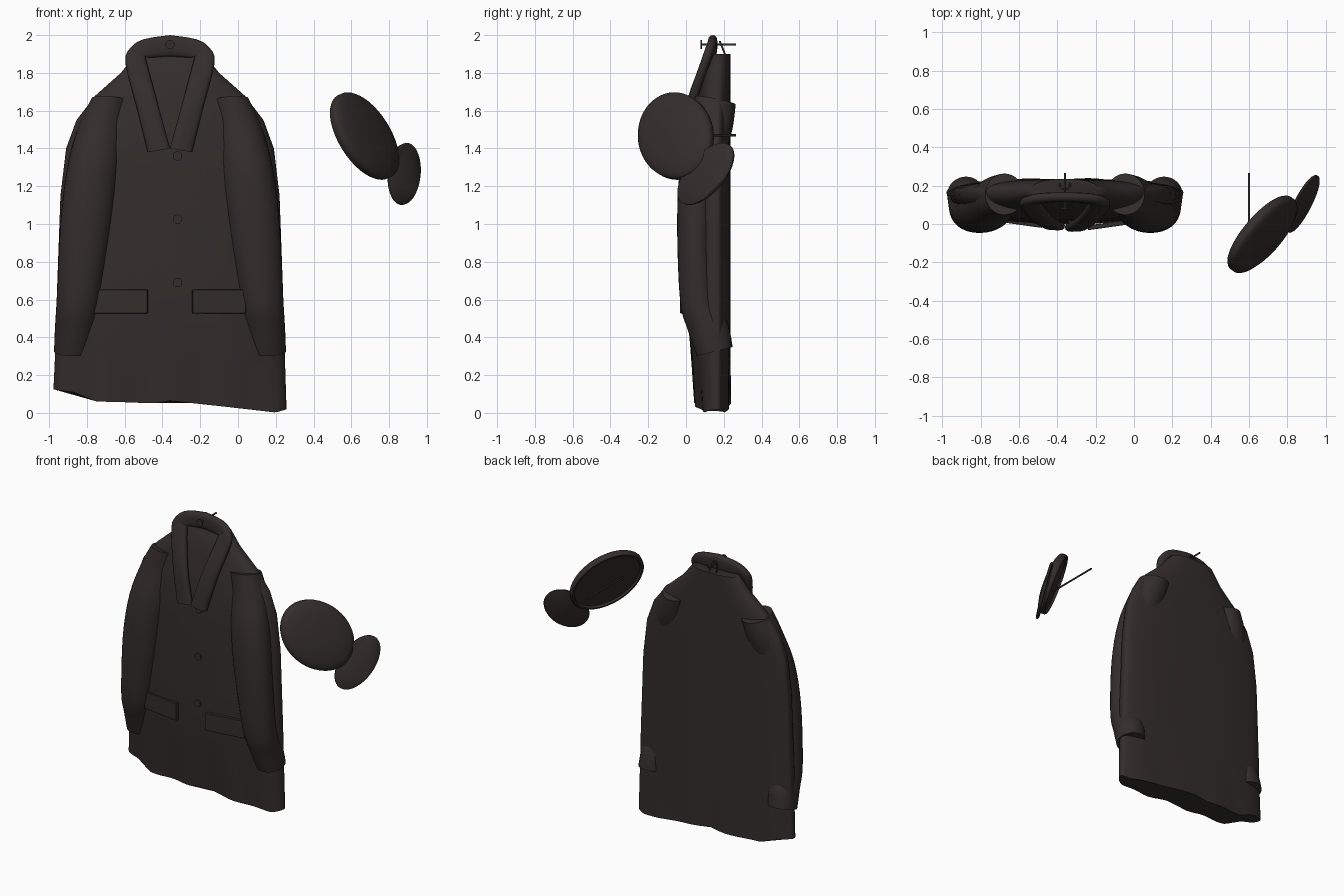
import bpy, bmesh, math
from mathutils import Matrix, Vector

if "Cube" in bpy.data.objects:
    bpy.data.objects.remove(bpy.data.objects["Cube"], do_unlink=True)

CX = -0.36  # centre line of the coat


def material(name, rgb):
    m = bpy.data.materials.new(name)
    m.use_nodes = True
    m.diffuse_color = (*rgb, 1)
    bsdf = m.node_tree.nodes["Principled BSDF"]
    bsdf.inputs["Base Color"].default_value = (*rgb, 1)
    bsdf.inputs["Roughness"].default_value = 0.8
    return m


CLOTH = material("dark brown cloth", (0.034, 0.026, 0.025))


def finish(name, bm, angle=40):
    bmesh.ops.recalc_face_normals(bm, faces=bm.faces)
    me = bpy.data.meshes.new(name)
    bm.to_mesh(me)
    bm.free()
    ob = bpy.data.objects.new(name, me)
    bpy.context.collection.objects.link(ob)
    me.materials.append(CLOTH)
    bpy.ops.object.select_all(action="DESELECT")
    ob.select_set(True)
    bpy.context.view_layer.objects.active = ob
    bpy.ops.object.shade_smooth_by_angle(angle=math.radians(angle))
    return ob


def loft(name, rings, angle=40):
    """Closed tube through rings of points, capped at both ends."""
    bm = bmesh.new()
    rows = [[bm.verts.new(p) for p in r] for r in rings]
    n = len(rows[0])
    for a, b in zip(rows, rows[1:]):
        for i in range(n):
            j = (i + 1) % n
            bm.faces.new((a[i], a[j], b[j], b[i]))
    bm.faces.new(rows[0])
    bm.faces.new(rows[-1])
    return finish(name, bm, angle)


def lerp_table(table, t):
    for a, b in zip(table, table[1:]):
        if a[0] <= t <= b[0]:
            f = (t - a[0]) / (b[0] - a[0])
            return [p + (q - p) * f for p, q in zip(a[1:], b[1:])]
    return table[0][1:] if t < table[0][0] else table[-1][1:]


def spow(v, p):
    return math.copysign(abs(v) ** p, v)


def smooth_rows(rows, steps=4):
    """Catmull-Rom interpolation of station rows."""
    out = []
    for i in range(len(rows) - 1):
        p = [rows[max(0, min(len(rows) - 1, i + k))] for k in (-1, 0, 1, 2)]
        for s in range(steps):
            t = s / steps
            out.append([0.5 * (2 * b + (c - a) * t + (2 * a - 5 * b + 4 * c - d) * t * t
                               + (3 * b - a - 3 * c + d) * t ** 3) for a, b, c, d in zip(*p)])
    return out + [rows[-1]]


# Coat body: height, half width, front y
BODY = [(0.0, 0.617, 0.052), (0.3, 0.608, 0.027), (0.6, 0.6, 0.0), (1.15, 0.58, 0.01),
        (1.4, 0.55, 0.02), (1.55, 0.495, 0.04), (1.68, 0.395, 0.065),
        (1.8, 0.26, 0.09), (1.9, 0.18, 0.135)]
HEM = [(-0.98, 0.125), (-0.87, 0.11), (-0.75, 0.06), (-0.6, 0.057), (-0.45, 0.05),
       (-0.36, 0.065), (0, 0.025), (0.2, 0.002), (0.26, 0.02)]


def body_ring(z):
    w, front = lerp_table(BODY, z)
    ring = []
    for i in range(96):
        a = 2 * math.pi * i / 96
        x = CX + w * spow(math.cos(a), 0.8)
        s = math.sin(a)
        y = 0.165 + (0.07 if s > 0 else 0.165 - front) * spow(s, 0.85)
        zz = z
        if z < 0.35:  # wavy folds and uneven hem
            f = 1 - z / 0.35
            y += 0.012 * f * math.sin(x * 20) * abs(s) * (1 if s < 0 else 0.4)
            zz = z + lerp_table(HEM, x)[0] * f
        ring.append((x, y, zz))
    return ring


loft("coat_body", [body_ring(z) for z in
                   [0, 0.2, 0.35, 0.6, 0.8, 1, 1.15, 1.28, 1.4, 1.48,
                    1.55, 1.62, 1.68, 1.74, 1.8, 1.85, 1.9]], 60)

# Sleeves: offset from centre, y, z, x radius, y radius, end tilt
SLEEVE = [(0.315, 0.155, 1.655, 0.10, 0.108, -0.2), (0.36, 0.135, 1.52, 0.12, 0.11, -0.2),
          (0.405, 0.08, 1.3, 0.137, 0.11, -0.1), (0.445, 0.053, 1.0, 0.135, 0.10, 0),
          (0.485, 0.067, 0.6, 0.115, 0.098, 0.1), (0.502, 0.118, 0.45, 0.107, 0.105, 0.2),
          (0.516, 0.152, 0.325, 0.098, 0.095, 0.25)]
for side, label in ((1, "left"), (-1, "right")):
    rings = []
    for d, y, z, rx, ry, tilt in smooth_rows(SLEEVE):
        ring = []
        for i in range(32):
            a = 2 * math.pi * i / 32
            dx, dy = rx * math.cos(a), ry * math.sin(a)
            ring.append((CX + side * (d + dx), y + dy, z + tilt * dy + 0.1 * dx * max(0, z - 0.7)))
        rings.append(ring)
    loft(label + "_sleeve", rings)

# Collar and lapels: one strip from lapel tip over the neck to the other tip
STRIP = [(0.118, -0.003, 1.38, 0, -0.01, 1.4), (0.18, 0.035, 1.63, 0.062, 0.025, 1.63),
         (0.236, 0.1, 1.85, 0.126, 0.112, 1.87), (0.212, 0.122, 1.93, 0.11, 0.128, 1.88),
         (0.14, 0.137, 1.978, 0.06, 0.136, 1.882), (0, 0.142, 2.0, 0, 0.14, 1.885)]
half = smooth_rows(STRIP, 3)
rings = []
for side, p in [(1, p) for p in half] + [(-1, p) for p in half[-2::-1]]:
    lift = -0.012 if side > 0 else 0  # left lapel lies on top
    o, i = (Vector((CX + side * q[0], q[1] + lift * (2 - q[2]), q[2])) for q in (p[:3], p[3:]))
    mid, across, thick = (o + i) / 2, (o - i) / 2, Vector((0, 0.026, 0))
    rings.append([mid + across * spow(math.cos(a), 0.6) + thick * spow(math.sin(a), 0.8)
                  for a in (2 * math.pi * k / 14 for k in range(14))])
loft("collar_and_lapels", rings, 50)


def cylinder(name, p, q, r, segments=20):
    p, q = Vector(p), Vector(q)
    bm = bmesh.new()
    turn = (q - p).to_track_quat("Z", "Y").to_matrix().to_4x4()
    bmesh.ops.create_cone(bm, cap_ends=True, segments=segments, radius1=r, radius2=r,
                          depth=(q - p).length, matrix=Matrix.Translation((p + q) / 2) @ turn)
    return finish(name, bm)


# Buttons
for n, z in enumerate((1.36, 1.025, 0.69)):
    y = lerp_table(BODY, z)[1]
    cylinder(f"button_{n + 1}", (-0.32, y - 0.01, z), (-0.32, y + 0.02, z), 0.025)

# Pocket flaps
for side, label, y in ((1, "left", 0.0), (-1, "right", 0.012)):
    bm = bmesh.new()
    place = (Matrix.Translation((CX + side * 0.26, y, 0.59)) @ Matrix.Rotation(side * 0.14, 4, "Z")
             @ Matrix.Diagonal((0.285, 0.025, 0.125, 1)))
    bmesh.ops.create_cube(bm, size=1, matrix=place)
    bmesh.ops.bevel(bm, geom=bm.edges[:], offset=0.002, segments=1, affect="EDGES")
    finish(label + "_pocket_flap", bm)

# Wall hooks
cylinder("coat_hook_rod", (CX, 0.08, 1.95), (CX, 0.265, 1.95), 0.006, 10)
cylinder("coat_hook_knob", (CX, 0.076, 1.95), (CX, 0.084, 1.95), 0.024)
cylinder("hat_hook_rod", (0.6, -0.19, 1.47), (0.6, 0.265, 1.47), 0.006, 10)

# Hanging loop behind the collar
loop = bpy.data.curves.new("hanging_loop", "CURVE")
loop.dimensions = "3D"
loop.bevel_depth = 0.005
sp = loop.splines.new("POLY")
sp.points.add(8)
for k, pt in enumerate(sp.points):
    a = math.pi * k / 8
    pt.co = (CX + 0.028 * math.cos(a), 0.21 - 0.03 * math.sin(a), 1.89 + 0.075 * math.sin(a), 1)
loop.materials.append(CLOTH)
bpy.context.collection.objects.link(bpy.data.objects.new("hanging_loop", loop))


def oval_part(name, centre, u, v, profile):
    """Stack of scaled ellipses spanned by u and v; profile holds (scale, offset)."""
    u, v, centre = Vector(u), Vector(v), Vector(centre)
    n = u.cross(v).normalized()
    rings = []
    for r, h in profile:
        rings.append([centre + (u * math.cos(a) + v * math.sin(a)) * r + n * h
                      for a in (2 * math.pi * i / 48 for i in range(48))])
    loft(name, rings, 45)


# Cap crown: flat rim at the back, shallow dome in front
oval_part("cap_crown", (0.673, -0.056, 1.467), (0.137, 0.194, 0), (-0.101, 0, 0.227),
          [(0.9, -0.012), (0.92, -0.028), (0.97, -0.028), (1, -0.018), (1, 0.01), (0.97, 0.02),
           (0.85, 0.034), (0.65, 0.045), (0.4, 0.052), (0.15, 0.055)])

# Cap visor: thin oval plate
oval_part("cap_visor", (0.88, 0.105, 1.265), (0.01, 0.09, 0.163), (0.083, 0.118, 0),
          [(0.96, -0.01), (1, -0.005), (1, 0.005), (0.96, 0.01)])
